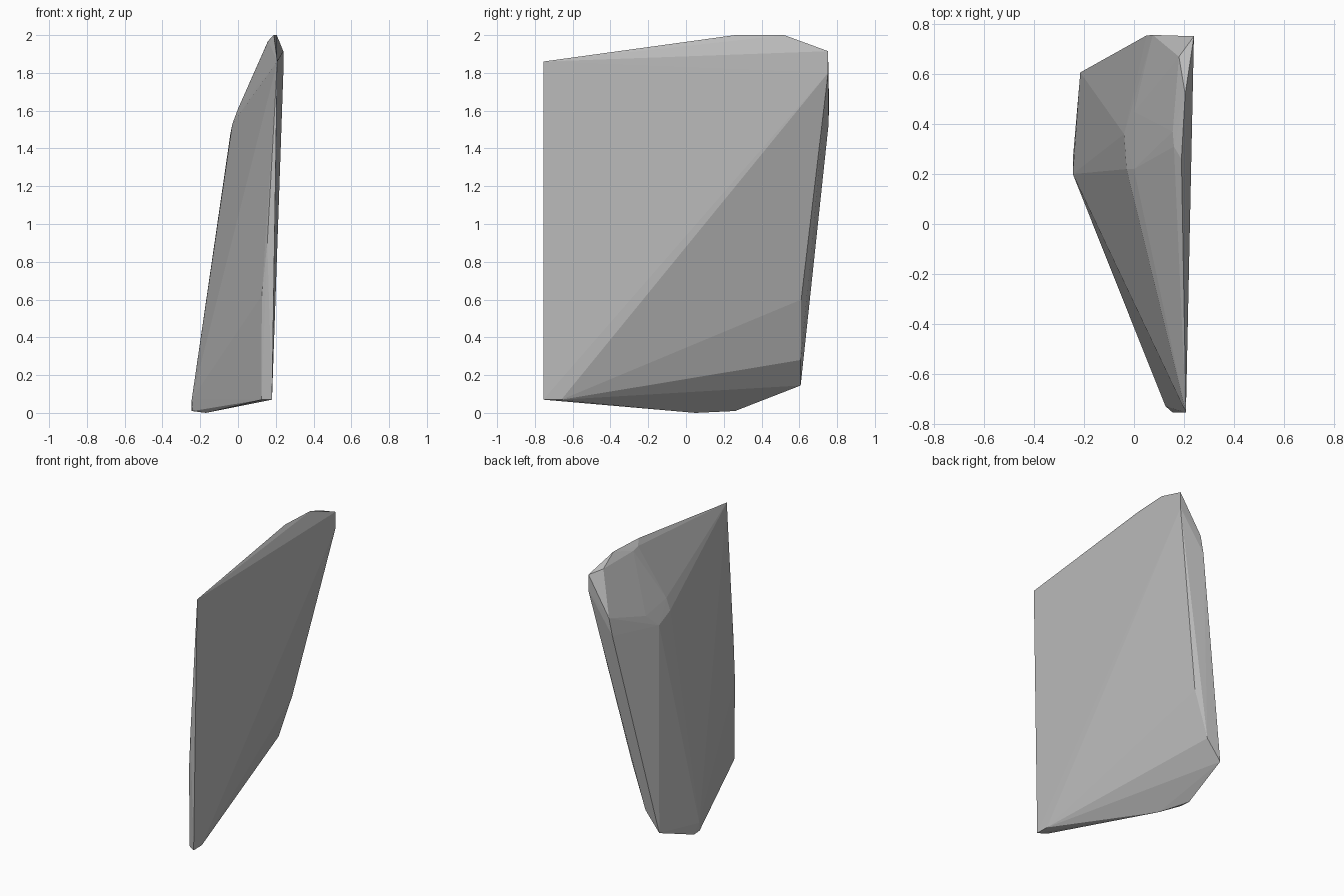
import bpy
import bmesh

cube = bpy.data.objects.get("Cube")
if cube:
    bpy.data.objects.remove(cube, do_unlink=True)

# Corner points of the faceted stone slab, grouped by region
corners = {
    "front_edge": [(.208, -.755, 1.86), (.18, -.755, .07), (.155, -.755, .9),
                   (.126, -.73, .62), (.125, -.72, .07), (.178, -.66, .07)],
    "top_ridge": [(.19, .26, 2), (.205, .52, 2), (.24, .752, 1.915),
                  (.24, .752, 1.8), (.16, .31, 1.97), (.155, .37, 1.96),
                  (.18, .67, 1.94)],
    "back_edge": [(.05, .755, 1.53), (.075, .757, 1.65), (0, .61, .6),
                  (-.107, .607, .28), (-.215, .607, .145)],
    "shoulder": [(-.03, .22, 1.53), (-.04, .36, 1.48), (0, .22, 1.61),
                 (0, .45, 1.57), (-.065, .32, 1.3)],
    "foot": [(-.245, .26, .01), (-.245, .2, .07), (-.24, .19, .01),
             (-.17, .05, 0)],
}

# Wrap the corners in a closed convex shell
bm = bmesh.new()
for group in corners.values():
    for co in group:
        bm.verts.new(co)
hull = bmesh.ops.convex_hull(bm, input=bm.verts)
loose = [v for v in bm.verts if not v.link_faces]
bmesh.ops.delete(bm, geom=loose, context='VERTS')
bmesh.ops.recalc_face_normals(bm, faces=bm.faces)
mesh = bpy.data.meshes.new("stone_slab")
bm.to_mesh(mesh)
bm.free()

slab = bpy.data.objects.new("stone_slab", mesh)
bpy.context.collection.objects.link(slab)

# Plain grey stone
grey = bpy.data.materials.new("stone_grey")
grey.use_nodes = True
colour = (.5, .5, .5, 1)
grey.diffuse_color = colour
grey.node_tree.nodes["Principled BSDF"].inputs["Base Color"].default_value = colour
mesh.materials.append(grey)
